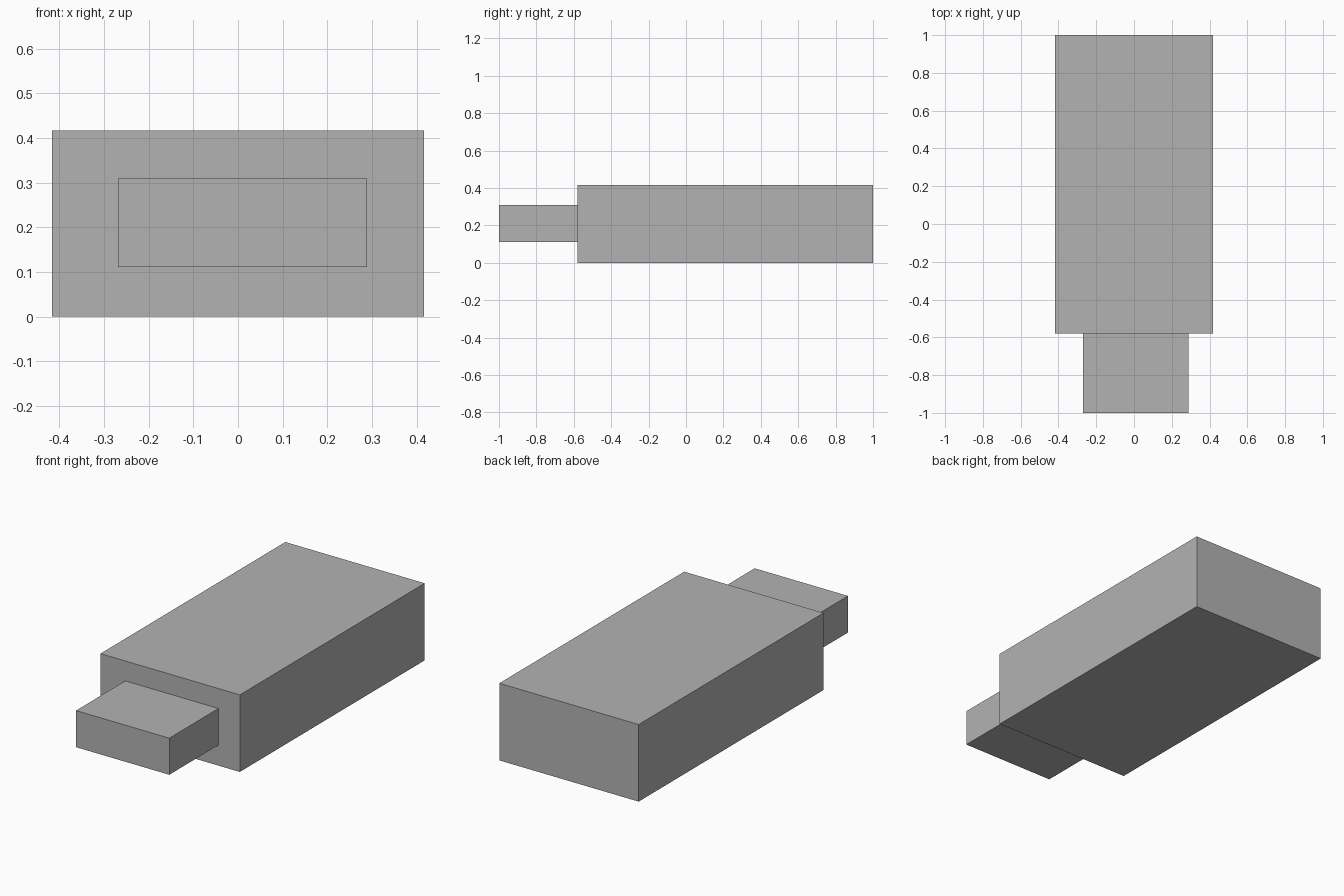
import bpy
from mathutils import Vector

old = bpy.data.objects.get("Cube")
if old:
    bpy.data.objects.remove(old, do_unlink=True)

# Single grey material
grey = bpy.data.materials.new("plain grey")
grey.use_nodes = True
colour = (0.45, 0.45, 0.45, 1)
grey.diffuse_color = colour
grey.node_tree.nodes["Principled BSDF"].inputs["Base Color"].default_value = colour


def box(name, low, high):
    """Flat-sided block between two opposite corners."""
    low, high = Vector(low), Vector(high)
    bpy.ops.mesh.primitive_cube_add(size=1, location=(low + high) / 2)
    obj = bpy.context.object
    obj.name = name
    obj.scale = high - low
    bpy.ops.object.transform_apply(location=False, rotation=False, scale=True)
    obj.data.materials.append(grey)
    return obj


# Main casing
box("casing", (-0.417, -0.58, 0), (0.417, 1, 0.417))

# Connector plug, slightly off centre on the front of the casing
box("connector_plug", (-0.269, -1, 0.111), (0.289, -0.58, 0.309))
